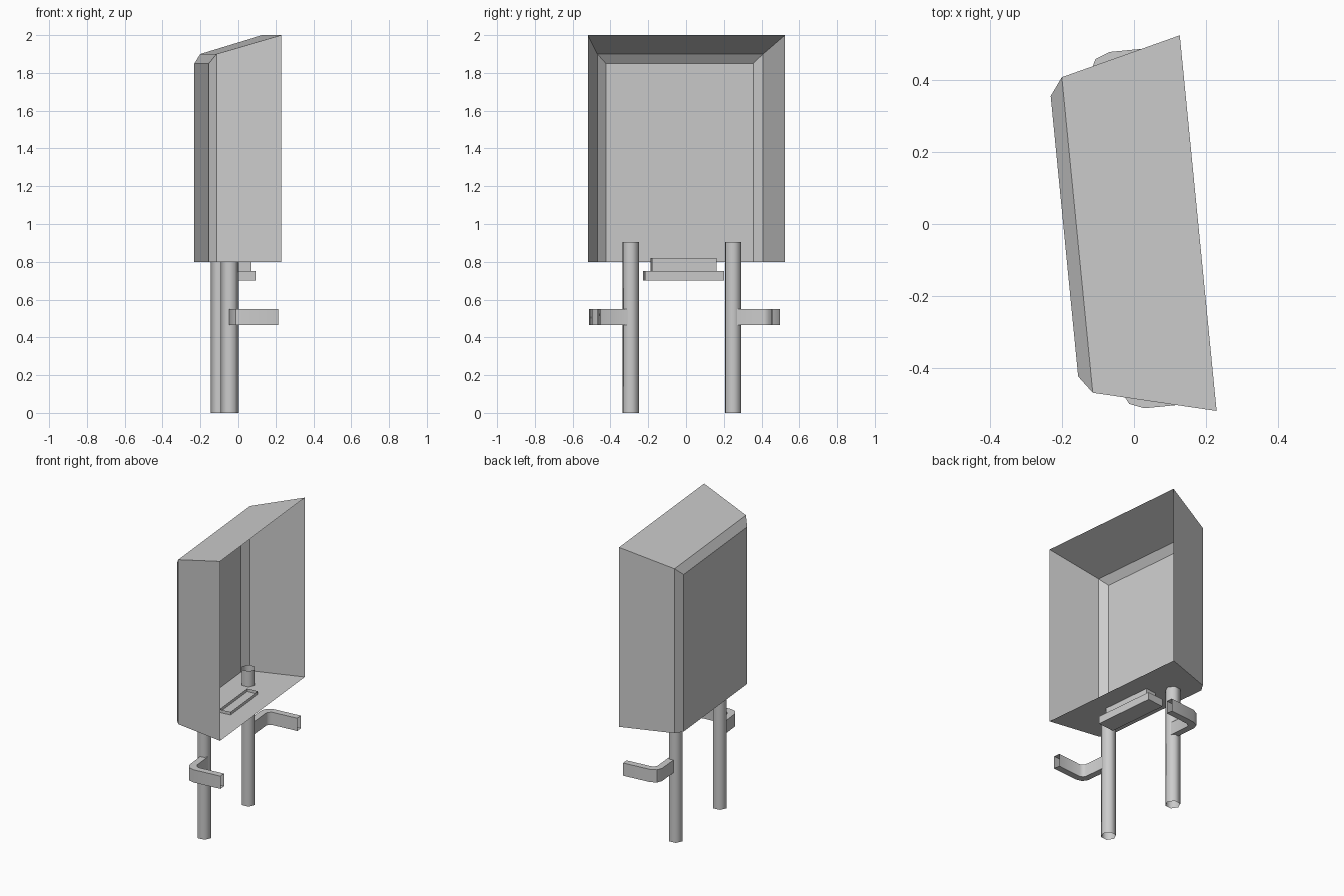
import bpy
import bmesh
from math import cos, sin, pi, radians
from mathutils import Matrix

cube = bpy.data.objects.get("Cube")
if cube:
    bpy.data.objects.remove(cube, do_unlink=True)

# One plain grey for every part
GREY = (0.6, 0.6, 0.6, 1.0)
grey = bpy.data.materials.new("plain_grey")
grey.use_nodes = True
grey.diffuse_color = GREY
grey.node_tree.nodes["Principled BSDF"].inputs["Base Color"].default_value = GREY

# The whole booth is turned slightly about the vertical axis
TURN = Matrix.Rotation(radians(5.6), 4, 'Z') @ Matrix.Translation((0, -0.015, 0))
FLOOR = 0.8


def loft(name, rings, cap_start=False, cap_end=False, smooth=None):
    """Skin a list of closed rings of points, with optional end caps."""
    bm = bmesh.new()
    loops = [[bm.verts.new(p) for p in ring] for ring in rings]
    for a, b in zip(loops, loops[1:]):
        for i in range(len(a)):
            j = (i + 1) % len(a)
            bm.faces.new((a[i], a[j], b[j], b[i]))
    if cap_start:
        bm.faces.new(loops[0][::-1])
    if cap_end:
        bm.faces.new(loops[-1])
    bmesh.ops.recalc_face_normals(bm, faces=bm.faces)
    bm.transform(TURN)
    mesh = bpy.data.meshes.new(name)
    bm.to_mesh(mesh)
    bm.free()
    mesh.materials.append(grey)
    obj = bpy.data.objects.new(name, mesh)
    bpy.context.scene.collection.objects.link(obj)
    if smooth:
        bpy.ops.object.select_all(action='DESELECT')
        obj.select_set(True)
        bpy.context.view_layer.objects.active = obj
        bpy.ops.object.shade_smooth_by_angle(angle=radians(smooth))
    return obj


def prism(name, outline, z0, z1, bottom=False, top=False, smooth=None):
    rings = [[(x, y, z) for x, y in outline] for z in (z0, z1)]
    return loft(name, rings, bottom, top, smooth)


def rectangle(cx, hx, hy):
    return [(cx - hx, -hy), (cx + hx, -hy), (cx + hx, hy), (cx - hx, hy)]


# Hood: open front rim, bevelled edge, flat back, level floor
def hood_ring(x, half, top):
    return [(x, -half, FLOOR), (x, half, FLOOR), (x, half, top), (x, -half, top)]


loft("hood", [hood_ring(0.178, 0.525, 2.0),
              hood_ring(-0.16, 0.441, 1.9),
              hood_ring(-0.196, 0.392, 1.85)], cap_end=True)

# Slot through the floor, with a wider tray below it
prism("floor_slot", rectangle(0.013, 0.039, 0.171), 0.75, 0.82)
prism("slot_tray", rectangle(0.013, 0.06, 0.21), 0.7, 0.75, bottom=True, top=True)

# Six-sided hollow posts and bent side arms, one of each per side
hexagon = [(0.047 * cos(i * pi / 3), 0.047 * sin(i * pi / 3)) for i in range(6)]
outer = [(-0.08, 0.28), (-0.078, 0.45), (-0.062, 0.482), (-0.021, 0.498), (0.166, 0.498)]
inner = [(-0.037, 0.28), (-0.036, 0.43), (-0.028, 0.444), (-0.01, 0.455), (0.166, 0.455)]

for side, label in ((-1, "front"), (1, "back")):
    prism(label + "_post", [(x - 0.073, y + side * 0.272) for x, y in hexagon],
          0, 0.905, smooth=65)
    rings = [[(ox, side * oy, 0.465), (ix, side * iy, 0.465),
              (ix, side * iy, 0.55), (ox, side * oy, 0.55)]
             for (ox, oy), (ix, iy) in zip(outer, inner)]
    loft(label + "_arm", rings, smooth=40)
